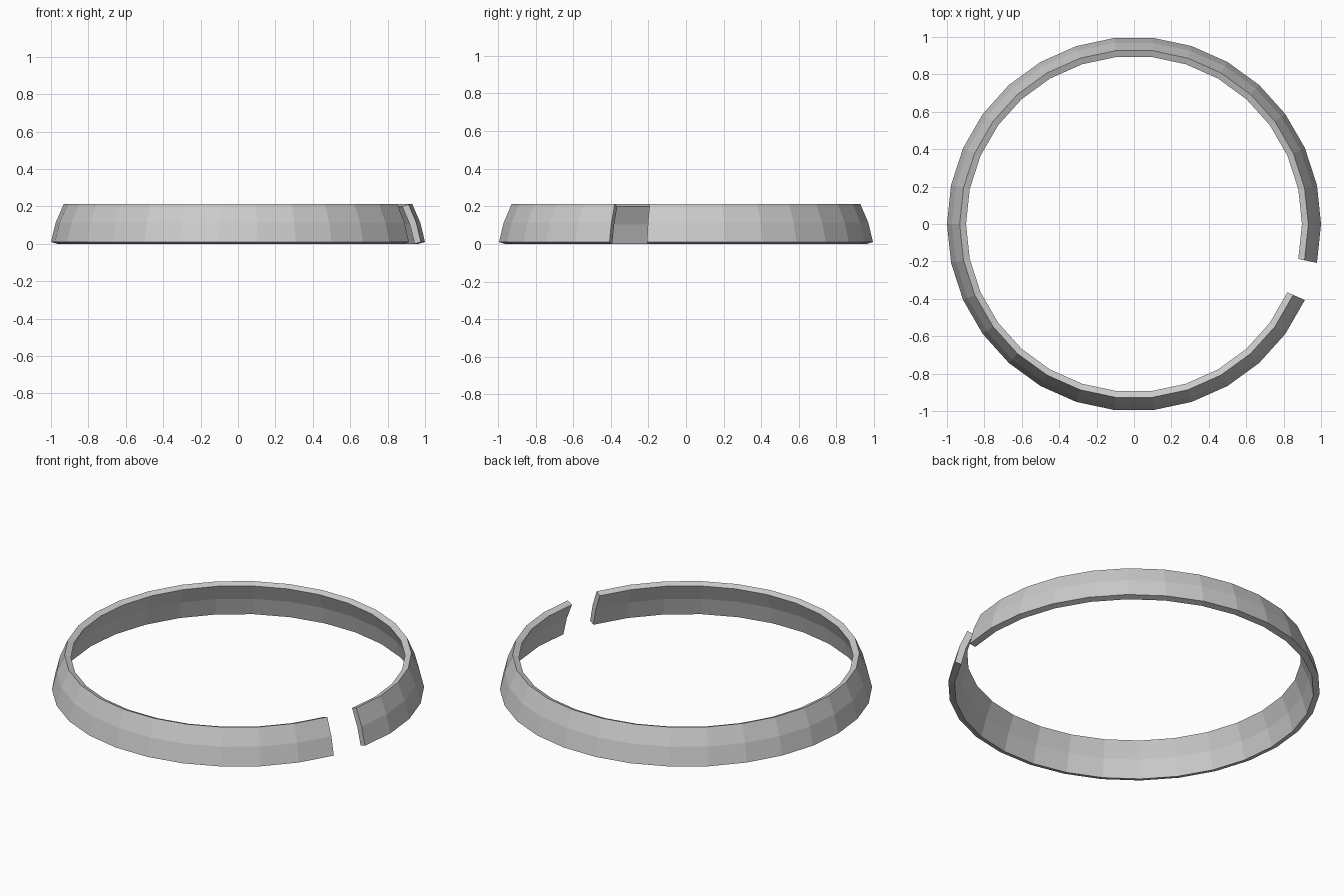
import bpy, bmesh
from math import cos, sin, radians

if "Cube" in bpy.data.objects:
    bpy.data.objects.remove(bpy.data.objects["Cube"])

# Closed cross-section of the band: (radius, height), leaning inward to the top
PROFILE = [(1.0, 0.01), (0.974, 0.115), (0.932, 0.212),
           (0.898, 0.199), (0.939, 0.104), (0.966, 0.0)]
STEP = radians(12)      # 30 sides to a full turn
SEGMENTS = 29           # one side left open as the gap
START = -STEP

# Open ring band
bm = bmesh.new()
rings = []
for i in range(SEGMENTS + 1):
    a = START + i * STEP
    rings.append([bm.verts.new((r * cos(a), r * sin(a), z)) for r, z in PROFILE])

n = len(PROFILE)
for r0, r1 in zip(rings, rings[1:]):
    for j in range(n):
        k = (j + 1) % n
        bm.faces.new((r0[j], r1[j], r1[k], r0[k]))

# End caps on both sides of the gap, two quads each
for ring in (rings[0], rings[-1]):
    bm.faces.new((ring[0], ring[1], ring[4], ring[5]))
    bm.faces.new((ring[1], ring[2], ring[3], ring[4]))

bmesh.ops.recalc_face_normals(bm, faces=bm.faces)
mesh = bpy.data.meshes.new("open_ring_band")
bm.to_mesh(mesh)
bm.free()
obj = bpy.data.objects.new("open_ring_band", mesh)
bpy.context.collection.objects.link(obj)
